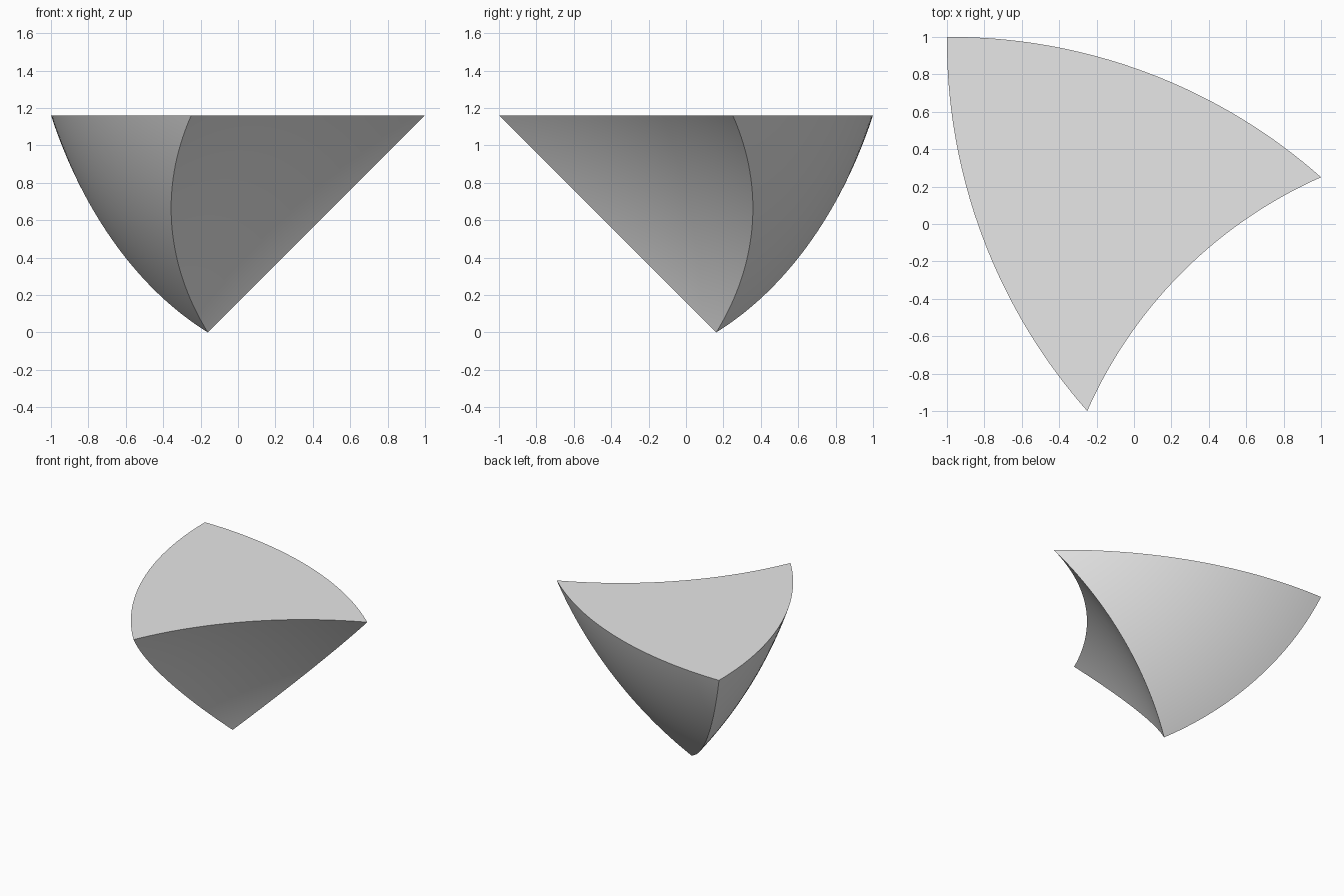
import bpy, bmesh
from math import sqrt, radians
from mathutils import Vector

cube = bpy.data.objects.get("Cube")
if cube:
    bpy.data.objects.remove(cube, do_unlink=True)

# Three equal spheres bound the solid below its flat top
P, A, G = 0.161, 0.979, 1.986          # apex offset and sphere centre offsets
TOP = 1 + P
C = G + P
R2 = (A - P) ** 2 + 2 * C ** 2
BACK = Vector((-A, -G, C))
SIDE = Vector((G, A, C))
FRONT = Vector((G, -G, C - G - A))
LEVELS, STEPS = 40, 32


def corners(z):
    """Corners of the horizontal section: where pairs of spheres meet."""
    k = R2 - (z - C) ** 2
    d = G - A
    u = (-d + sqrt(d * d - 2 * (A * A + G * G - k))) / 2
    x = z - P
    y = -G + sqrt(k - (x + A) ** 2)
    return Vector((-u, u, z)), Vector((-y, -x, z)), Vector((x, y, z))


def arc(start, end, centre):
    """Points from start up to end along a sphere's horizontal circle."""
    axis = Vector((centre.x, centre.y, start.z))
    radius = sqrt(R2 - (start.z - centre.z) ** 2)
    for i in range(STEPS):
        ray = start.lerp(end, i / STEPS) - axis
        yield axis + ray.normalized() * radius


# Loft the curved triangular sections up from the apex
bm = bmesh.new()
apex = bm.verts.new((-P, P, 0))
previous = None
for level in range(1, LEVELS + 1):
    a, b, c = corners(TOP * level / LEVELS)
    points = [*arc(a, b, SIDE), *arc(b, c, FRONT), *arc(c, a, BACK)]
    ring = [bm.verts.new(p) for p in points]
    for i in range(len(ring)):
        j = (i + 1) % len(ring)
        if previous:
            bm.faces.new((previous[i], previous[j], ring[j], ring[i]))
        else:
            bm.faces.new((apex, ring[j], ring[i]))
    previous = ring
bm.faces.new(previous)
bmesh.ops.recalc_face_normals(bm, faces=bm.faces)
mesh = bpy.data.meshes.new("curved_wedge")
bm.to_mesh(mesh)
bm.free()
wedge = bpy.data.objects.new("curved_wedge", mesh)
bpy.context.collection.objects.link(wedge)

# Plain grey material
grey = bpy.data.materials.new("light_grey")
grey.use_nodes = True
colour = (0.8, 0.8, 0.8, 1)
grey.diffuse_color = colour
grey.node_tree.nodes["Principled BSDF"].inputs["Base Color"].default_value = colour
mesh.materials.append(grey)

# Smooth faces with crisp edges
bpy.ops.object.select_all(action='DESELECT')
wedge.select_set(True)
bpy.context.view_layer.objects.active = wedge
bpy.ops.object.shade_smooth_by_angle(angle=radians(30))
